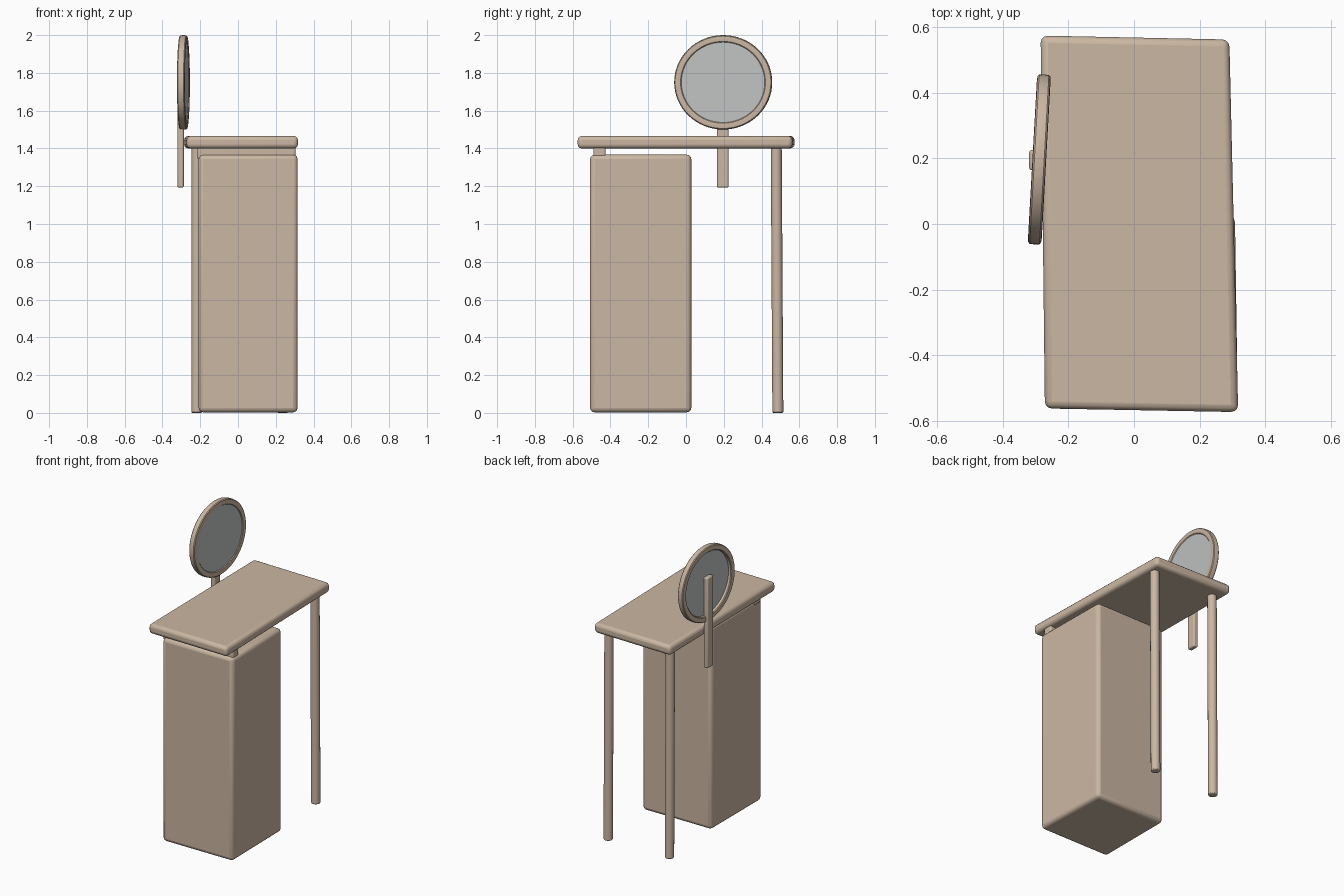
import bpy, bmesh, math
from mathutils import Matrix, Vector

if "Cube" in bpy.data.objects:
    bpy.data.objects.remove(bpy.data.objects["Cube"])


def material(name, rgb):
    m = bpy.data.materials.new(name)
    m.diffuse_color = (*rgb, 1)
    m.use_nodes = True
    m.node_tree.nodes["Principled BSDF"].inputs["Base Color"].default_value = m.diffuse_color
    return m


WOOD = material("light_wood", (0.60, 0.475, 0.365))
GLASS = material("mirror_glass", (0.53, 0.55, 0.54))


def finish(name, bm, mat, bevel=0, segments=3):
    bmesh.ops.recalc_face_normals(bm, faces=bm.faces)
    me = bpy.data.meshes.new(name)
    bm.to_mesh(me)
    bm.free()
    me.materials.append(mat)
    ob = bpy.data.objects.new(name, me)
    bpy.context.collection.objects.link(ob)
    if bevel:
        mod = ob.modifiers.new("rounding", 'BEVEL')
        mod.width, mod.segments = bevel, segments
        mod.limit_method, mod.angle_limit = 'ANGLE', math.radians(40)
    bpy.ops.object.select_all(action='DESELECT')
    ob.select_set(True)
    bpy.context.view_layer.objects.active = ob
    bpy.ops.object.shade_smooth_by_angle(angle=math.radians(35))
    return ob


def slab(name, corners, z0, z1, bevel):
    """Rounded box standing on a four-cornered outline."""
    bm = bmesh.new()
    low = [bm.verts.new((x, y, z0)) for x, y in corners]
    high = [bm.verts.new((x, y, z1)) for x, y in corners]
    bm.faces.new(low)
    bm.faces.new(high)
    for i in range(4):
        j = (i + 1) % 4
        bm.faces.new((low[i], low[j], high[j], high[i]))
    return finish(name, bm, WOOD, bevel)


def rect(x0, x1, y0, y1):
    return [(x0, y0), (x1, y0), (x1, y1), (x0, y1)]


def lathe(name, profile, matrix, mat, steps=64):
    """Closed (radius, height) profile swept around the local z axis."""
    bm = bmesh.new()
    rings = [[bm.verts.new((r * math.cos(2 * math.pi * s / steps),
                            r * math.sin(2 * math.pi * s / steps), h))
              for r, h in profile] for s in range(steps)]
    n = len(profile)
    for s in range(steps):
        a, b = rings[s], rings[(s + 1) % steps]
        for i in range(n):
            j = (i + 1) % n
            bm.faces.new((a[i], b[i], b[j], a[j]))
    bm.transform(matrix)
    return finish(name, bm, mat)


# Slightly skewed table top
slab("table_top", [(-0.272, -0.563), (0.318, -0.574), (0.291, 0.563), (-0.285, 0.575)],
     1.40, 1.466, 0.022)

# Cabinet and the rail that holds it under the top
slab("cabinet", [(-0.208, -0.508), (0.316, -0.508), (0.308, 0.028), (-0.208, 0.028)],
     0.003, 1.367, 0.024)
slab("cabinet_rail", rect(-0.215, 0.305, -0.49, -0.425), 1.34, 1.41, 0.012)

# Two round legs, leaning very slightly
for side, x in (("left", -0.218), ("right", 0.237)):
    bm = bmesh.new()
    bmesh.ops.create_cone(bm, cap_ends=True, segments=16, radius1=0.029,
                          radius2=0.029, depth=1.42)
    for v in bm.verts:
        v.co.x += x
        v.co.y += 0.482 - 0.006 * v.co.z
        v.co.z += 0.71
    finish(side + "_leg", bm, WOOD, 0.006, 2)

# Mirror support behind the top
slab("mirror_post", rect(-0.320, -0.287, 0.164, 0.226), 1.192, 1.80, 0.009)

# Round mirror, turned a little about the vertical
place = (Matrix.Translation((-0.289, 0.197, 1.75))
         @ Matrix.Rotation(math.radians(-3.2), 4, 'Z')
         @ Matrix.Diagonal((1, 1.04, 1, 1))
         @ Matrix.Rotation(math.radians(90), 4, 'Y'))
arc = [math.radians(a) for a in range(0, 360, 30)]
frame = []
for a in arc:
    c, s = math.cos(a), math.sin(a)
    frame.append((0.2305 + 0.0195 * math.copysign(abs(c) ** 0.5, c),
                  0.021 * math.copysign(abs(s) ** 0.5, s)))
lathe("mirror_frame", frame, place, WOOD)

bm = bmesh.new()
bmesh.ops.create_cone(bm, cap_ends=True, segments=64, radius1=0.222, radius2=0.222, depth=0.014)
bm.transform(place @ Matrix.Translation(Vector((0, 0, 0.008))))
finish("mirror_glass", bm, GLASS)
